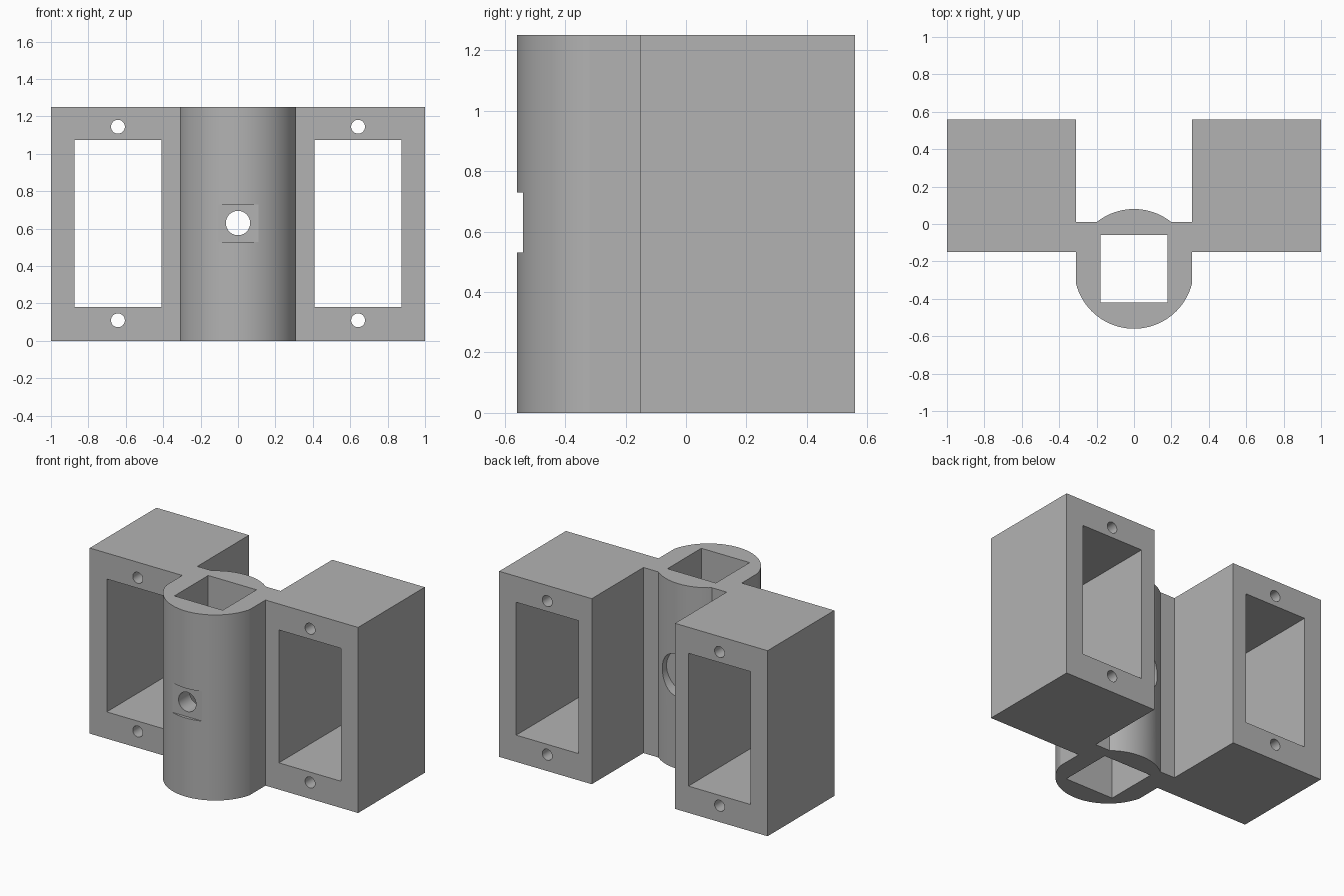
import bpy, bmesh, math
from mathutils import Matrix, Vector

cube = bpy.data.objects.get("Cube")
if cube:
    bpy.data.objects.remove(cube, do_unlink=True)

HEIGHT, MID = 1.25, 0.63
TUBE_Y, TUBE_R = -0.24, 0.32

grey = bpy.data.materials.new("plain_grey")
grey.use_nodes = True
colour = (0.45, 0.45, 0.45, 1)
grey.diffuse_color = colour
grey.node_tree.nodes["Principled BSDF"].inputs["Base Color"].default_value = colour


def add_object(name, bm):
    bmesh.ops.recalc_face_normals(bm, faces=bm.faces)
    mesh = bpy.data.meshes.new(name)
    bm.to_mesh(mesh)
    bm.free()
    mesh.materials.append(grey)
    obj = bpy.data.objects.new(name, mesh)
    bpy.context.collection.objects.link(obj)
    return obj


def arc(start, end, steps):
    """Points on the tube circle, angles in radians from +x."""
    angles = [start + (end - start) * i / steps for i in range(steps + 1)]
    return [(TUBE_R * math.cos(a), TUBE_Y + TUBE_R * math.sin(a)) for a in angles]


def box_cutter(x0, x1, y0, y1, z0, z1):
    bm = bmesh.new()
    size = Matrix.Diagonal((x1 - x0, y1 - y0, z1 - z0, 1))
    centre = Matrix.Translation(Vector((x0 + x1, y0 + y1, z0 + z1)) / 2)
    bmesh.ops.create_cube(bm, size=1, matrix=centre @ size)
    return add_object("box_cutter", bm)


def bore_cutter(x, z, radius, y0, y1):
    bm = bmesh.new()
    place = Matrix.Translation((x, (y0 + y1) / 2, z)) @ Matrix.Rotation(math.pi / 2, 4, "X")
    bmesh.ops.create_cone(bm, cap_ends=True, segments=48, radius1=radius,
                          radius2=radius, depth=y1 - y0, matrix=place)
    return add_object("bore_cutter", bm)


# Plan outline: right half from the tube front round to the tube back, mirrored
half = arc(-math.pi / 2, -math.acos(0.31 / TUBE_R), 20)
half += [(0.31, -0.15), (1, -0.15), (1, 0.56), (0.31, 0.56), (0.31, 0.01)]
half += arc(math.asin(0.25 / TUBE_R), math.pi / 2, 10)
outline = half + [(-x, y) for x, y in reversed(half[1:-1])]

bm = bmesh.new()
base = bm.faces.new([bm.verts.new((x, y, 0)) for x, y in outline])
raised = bmesh.ops.extrude_face_region(bm, geom=[base])["geom"]
bmesh.ops.translate(bm, vec=(0, 0, HEIGHT),
                    verts=[v for v in raised if isinstance(v, bmesh.types.BMVert)])
bracket = add_object("twin_housing_bracket", bm)

# Tube: square shaft, front pocket, cross bore and rear counterbore
cutters = [
    box_cutter(-0.18, 0.18, -0.42, -0.06, -0.1, HEIGHT + 0.1),
    box_cutter(-0.13, 0.13, -0.7, -0.54, 0.53, 0.73),
    bore_cutter(0, MID, 0.065, -0.8, 0.3),
    bore_cutter(0, MID, 0.145, 0.0, 0.3),
]
# Side housings: window and two screw holes each
for side in (-1, 1):
    xs = sorted((side * 0.41, side * 0.873))
    cutters.append(box_cutter(*xs, -0.4, 0.8, 0.18, 1.075))
    for z in (0.11, 1.145):
        cutters.append(bore_cutter(side * 0.642, z, 0.037, -0.4, 0.8))

for cutter in cutters:
    cutter.hide_render = True
    mod = bracket.modifiers.new("cut", "BOOLEAN")
    mod.operation, mod.solver, mod.object = "DIFFERENCE", "EXACT", cutter

# Bake the cuts and discard the cutters
depsgraph = bpy.context.evaluated_depsgraph_get()
cut_mesh = bpy.data.meshes.new_from_object(bracket.evaluated_get(depsgraph))
bracket.modifiers.clear()
bracket.data = cut_mesh
for cutter in cutters:
    bpy.data.objects.remove(cutter, do_unlink=True)

bpy.ops.object.select_all(action="DESELECT")
bracket.select_set(True)
bpy.context.view_layer.objects.active = bracket
bpy.ops.object.shade_smooth_by_angle(angle=math.radians(12))
